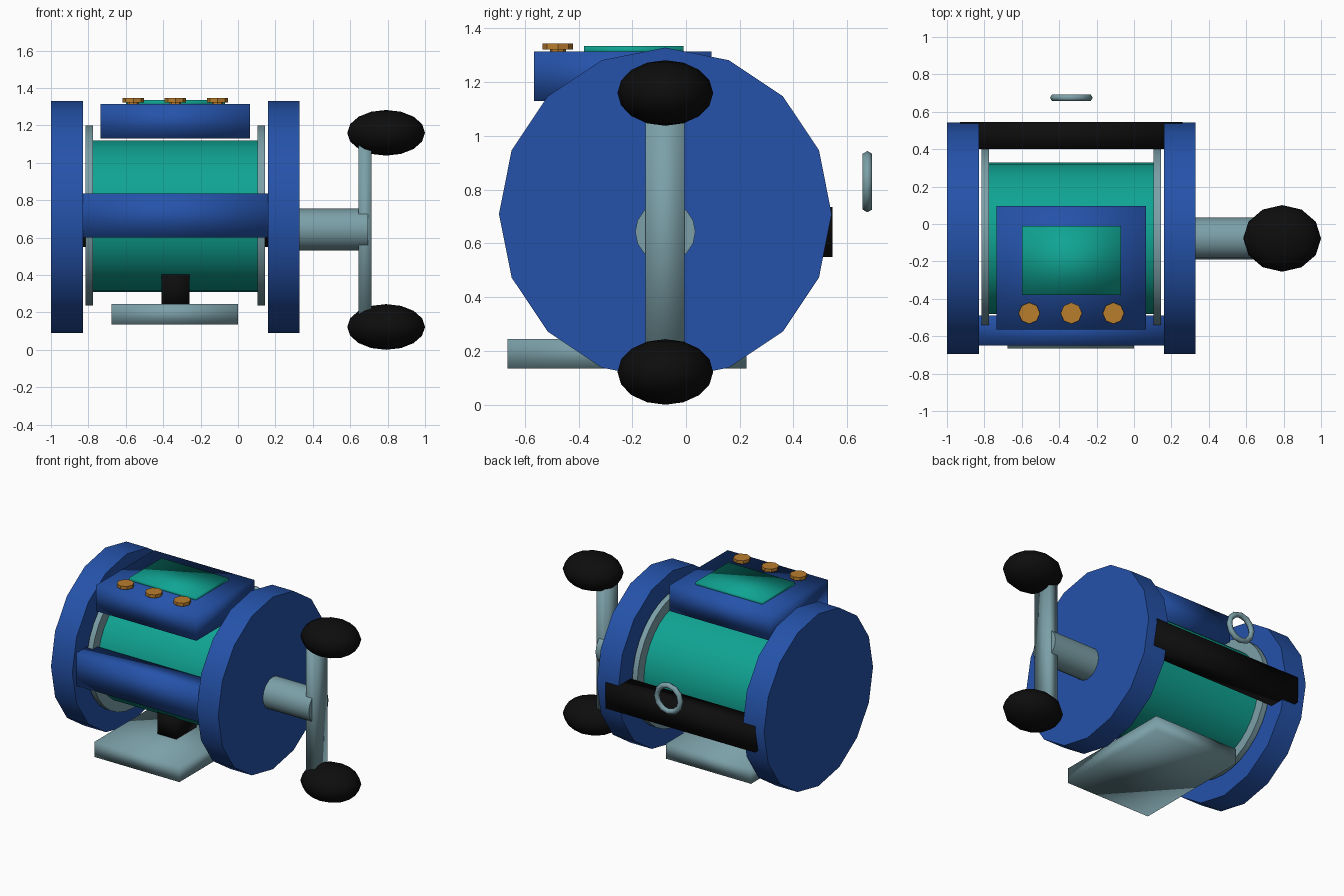
import bpy, bmesh, math
from mathutils import Matrix, Vector

if "Cube" in bpy.data.objects:
    bpy.data.objects.remove(bpy.data.objects["Cube"])


def material(name, rgb):
    m = bpy.data.materials.new(name)
    m.diffuse_color = (*rgb, 1)
    m.use_nodes = True
    m.node_tree.nodes["Principled BSDF"].inputs["Base Color"].default_value = m.diffuse_color
    return m


BLUE = material("blue", (0.018, 0.085, 0.40))
TEAL = material("teal", (0.005, 0.37, 0.29))
GREY = material("blue grey", (0.20, 0.35, 0.39))
BLACK = material("black", (0.004, 0.004, 0.004))
ORANGE = material("orange", (0.48, 0.205, 0.027))

CX, CY, CZ = -0.335, -0.077, 0.71   # spool centre


def finish(name, bm, mat, angle=40):
    """Turn a bmesh into an object; angle None means fully smooth."""
    bmesh.ops.recalc_face_normals(bm, faces=bm.faces[:])
    me = bpy.data.meshes.new(name)
    bm.to_mesh(me)
    bm.free()
    me.materials.append(mat)
    ob = bpy.data.objects.new(name, me)
    bpy.context.collection.objects.link(ob)
    bpy.ops.object.select_all(action='DESELECT')
    ob.select_set(True)
    bpy.context.view_layer.objects.active = ob
    if angle is None:
        bpy.ops.object.shade_smooth()
    elif angle:
        bpy.ops.object.shade_smooth_by_angle(angle=math.radians(angle))
    return ob


def box(name, x, y, z, mat, angle=None):
    bm = bmesh.new()
    centre = Vector([(a[0] + a[1]) / 2 for a in (x, y, z)])
    size = Matrix.Diagonal([a[1] - a[0] for a in (x, y, z)] + [1])
    bmesh.ops.create_cube(bm, size=1, matrix=Matrix.Translation(centre) @ size)
    return finish(name, bm, mat, angle)


def cylinder(name, axis, lo, hi, centre, r, sides, mat):
    """Cylinder along 'X' or 'Z'; centre gives the other two coordinates."""
    bm = bmesh.new()
    mid = (lo + hi) / 2
    if axis == 'X':
        m = Matrix.Translation((mid, *centre)) @ Matrix.Rotation(math.pi / 2, 4, 'Y')
    else:
        m = Matrix.Translation((*centre, mid))
    bmesh.ops.create_cone(bm, cap_ends=True, segments=sides, radius1=r,
                          radius2=r, depth=hi - lo, matrix=m)
    return finish(name, bm, mat)


# Side plates, spool and spool flanges
for side, lo, hi in (("left", -1.0, -0.83), ("right", 0.16, 0.33)):
    cylinder(side + "_side_plate", 'X', lo, hi, (CY, CZ), 0.619, 16, BLUE)
cylinder("spool", 'X', -0.79, 0.12, (CY, CZ + 0.005), 0.405, 32, TEAL)
for side, lo, hi in (("left", -0.815, -0.775), ("right", 0.105, 0.145)):
    cylinder(side + "_spool_flange", 'X', lo, hi, (CY, CZ + 0.008), 0.48, 32, GREY)

# Front and back cross bars
box("front_bar", (-0.85, 0.18), (-0.65, -0.49), (0.60, 0.835), BLUE)
box("back_bar", (-0.93, 0.26), (0.40, 0.545), (0.55, 0.735), BLACK)

# Line ring behind the back bar
bm = bmesh.new()
major, minor, nu, nv = 0.094, 0.02, 12, 6
grid = []
for i in range(nu):
    a = 2 * math.pi * i / nu
    row = []
    for j in range(nv):
        b = 2 * math.pi * j / nv
        r = major + minor * math.cos(b)
        row.append(bm.verts.new((CX + r * math.cos(a), 0.675 + minor * math.sin(b),
                                 0.83 + r * math.sin(a))))
    grid.append(row)
for i in range(nu):
    for j in range(nv):
        p, q = grid[i], grid[(i + 1) % nu]
        k = (j + 1) % nv
        bm.faces.new((p[j], q[j], q[k], p[k]))
finish("line_ring", bm, GREY, None)

# Mounting foot and its stem
box("foot", (-0.675, 0.0), (-0.665, 0.225), (0.135, 0.245), GREY)
box("foot_stem", (-0.41, -0.26), (-0.33, -0.10), (0.235, 0.405), BLACK)

# Control housing with screen and buttons
box("control_housing", (-0.735, 0.065), (-0.565, 0.095), (1.13, 1.315), BLUE)
box("screen", (-0.60, -0.07), (-0.38, -0.01), (1.305, 1.335), TEAL)
for i in range(3):
    x = CX + (i - 1) * 0.225
    cylinder("button_%d" % (i + 1), 'Z', 1.322, 1.345, (x, -0.477), 0.057, 8, ORANGE)
    cylinder("button_stem_%d" % (i + 1), 'Z', 1.31, 1.33, (x, -0.477), 0.03, 8, ORANGE)

# Crank: shaft, arm and a knob at each end
cylinder("crank_shaft", 'X', 0.20, 0.695, (CY, 0.643), 0.112, 16, GREY)
box("crank_arm", (0.645, 0.715), (-0.15, -0.005), (0.12, 1.16), GREY)
for name, z in (("upper_knob", 1.16), ("lower_knob", 0.122)):
    bm = bmesh.new()
    bmesh.ops.create_uvsphere(
        bm, u_segments=12, v_segments=8, radius=1,
        matrix=Matrix.Translation((0.792, CY, z)) @ Matrix.Diagonal((0.208, 0.178, 0.122, 1)))
    finish(name, bm, BLACK, None)
